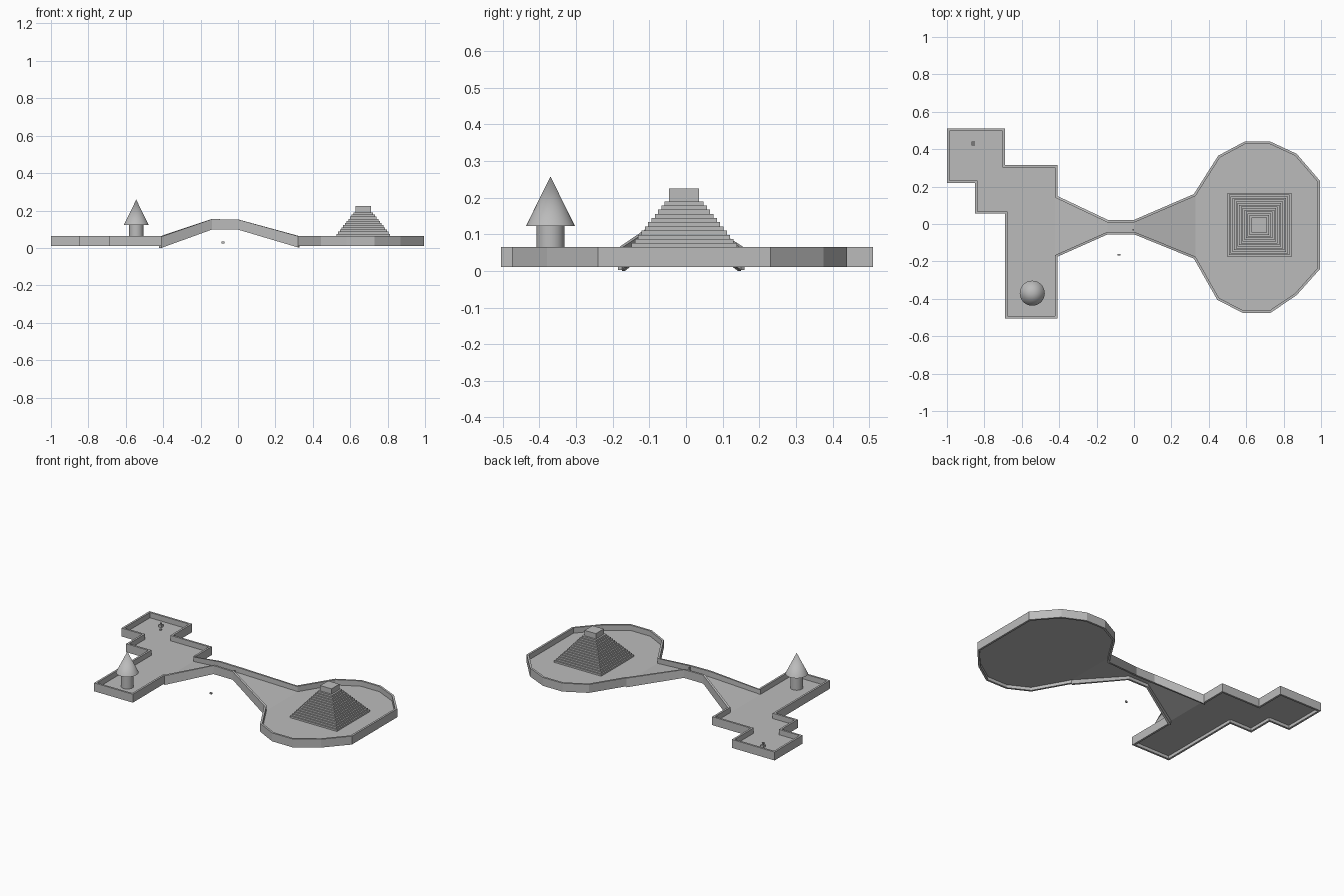
import bpy, bmesh, math
from mathutils import Vector

if "Cube" in bpy.data.objects:
    bpy.data.objects.remove(bpy.data.objects["Cube"])

stone = bpy.data.materials.new("grey_stone")
stone.diffuse_color = (0.5, 0.5, 0.5, 1)
stone.use_nodes = True
stone.node_tree.nodes["Principled BSDF"].inputs["Base Color"].default_value = stone.diffuse_color

FLOOR = 0.03
WALL_T = 0.013


def finish(name, bm, normals=True):
    if normals:
        bmesh.ops.recalc_face_normals(bm, faces=bm.faces)
    me = bpy.data.meshes.new(name)
    bm.to_mesh(me)
    bm.free()
    me.materials.append(stone)
    ob = bpy.data.objects.new(name, me)
    bpy.context.collection.objects.link(ob)
    return ob


def add_box(bm, cx, cy, z0, z1, hx, hy):
    r = bmesh.ops.create_cube(bm, size=1)
    for v in r["verts"]:
        v.co = Vector((cx + v.co.x * 2 * hx, cy + v.co.y * 2 * hy,
                       z0 + (v.co.z + 0.5) * (z1 - z0)))


# plan outline, clockwise from the back left corner
outline = [Vector(p) for p in [
    (-1, .51), (-.69, .51), (-.69, .315), (-.41, .315), (-.41, .15),
    (-.14, .022), (0, .022), (.32, .16), (.45, .365), (.59, .44),
    (.73, .44), (.87, .375), (.995, .23), (.995, -.24), (.87, -.38),
    (.73, -.475), (.58, -.475), (.445, -.405), (.32, -.185), (0, -.055),
    (-.14, -.055), (-.41, -.175), (-.41, -.505), (-.69, -.505),
    (-.69, .055), (-.85, .055), (-.85, .22), (-1, .22)]]
N = len(outline)


def right_normal(i):
    d = (outline[(i + 1) % N] - outline[i % N]).normalized()
    return Vector((d.y, -d.x))


inner = []
for i in range(N):
    a, b = right_normal(i - 1), right_normal(i)
    inner.append(outline[i] + (a + b) * (WALL_T / (1 + a.dot(b))))

# bottom and top heights at both ends of each sloping or raised wall
low_l, top_l, low_r, top_r = (0, .06), (.098, .154), (.003, .063), (.098, .152)
raised = {4: (low_l, top_l), 5: (top_l, top_r), 6: (top_r, low_r),
          18: (low_r, top_r), 19: (top_r, top_l), 20: (top_l, low_l)}
flat = ((.01, .065), (.01, .065))

# perimeter walls
bm = bmesh.new()
for i in range(N):
    j = (i + 1) % N
    ends = []
    for k, (lo, hi) in zip((i, j), raised.get(i, flat)):
        o, n = outline[k], inner[k]
        ends.append([bm.verts.new((p.x, p.y, z)) for p, z in
                     ((o, lo), (n, lo), (n, hi), (o, hi))])
    a, b = ends
    bm.faces.new(a)
    bm.faces.new(b[::-1])
    for k in range(4):
        m = (k + 1) % 4
        bm.faces.new((a[k], b[k], b[m], a[m]))
finish("perimeter_walls", bm)

# floor: square rooms, ramp up, bridge deck, ramp down, round room
bm = bmesh.new()
crest = {5, 6, 19, 20}
fv = [bm.verts.new((p.x, p.y, 0.118 if i in crest else FLOOR))
      for i, p in enumerate(inner)]
for ids in (list(range(0, 5)) + list(range(21, N)), (4, 5, 20, 21),
            (5, 6, 19, 20), (6, 7, 18, 19), range(7, 19)):
    f = bm.faces.new([fv[i] for i in ids])
    f.normal_update()
    if f.normal.z < 0:
        f.normal_flip()
finish("floor", bm, False)

# stepped pyramid
PX, PY, STEPS = 0.67, -0.005, 14
bm = bmesh.new()
for i in range(STEPS):
    z0 = FLOOR + 0.16 * i / STEPS
    half = 0.171 - 0.118 * i / (STEPS - 1)
    add_box(bm, PX, PY, z0, FLOOR + 0.16 * (i + 1) / STEPS, half, half)
finish("stepped_pyramid", bm)

bm = bmesh.new()
add_box(bm, PX, PY, 0.19, 0.225, 0.041, 0.041)
finish("pyramid_shrine", bm)

# round tower with a pointed roof
for name, r1, r2, z0, z1 in (("tower_shaft", .038, .038, FLOOR, .122),
                             ("tower_roof", .067, 0, .122, .258)):
    bpy.ops.mesh.primitive_cone_add(vertices=32, radius1=r1, radius2=r2,
                                    depth=z1 - z0,
                                    location=(-.544, -.37, (z0 + z1) / 2))
    ob = bpy.context.object
    ob.name = name
    ob.data.materials.append(stone)
    bpy.ops.object.shade_smooth_by_angle(angle=math.radians(30))

# tiny figure and loose block in the far room
bm = bmesh.new()
add_box(bm, -.86, .43, FLOOR, .046, .010, .010)
add_box(bm, -.86, .43, .046, .056, .005, .005)
add_box(bm, -.835, .39, FLOOR, .038, .006, .005)
finish("small_figure", bm)

# tiny stone lying beside the bridge
bm = bmesh.new()
add_box(bm, -.08, -.165, .025, .035, .007, .004)
finish("loose_stone", bm)

# small markers on the bridge crest
bm = bmesh.new()
for x, y in ((-.142, .014), (-.005, .012), (-.005, -.03)):
    add_box(bm, x, y, .118, .15, .004, .004)
finish("bridge_markers", bm)
